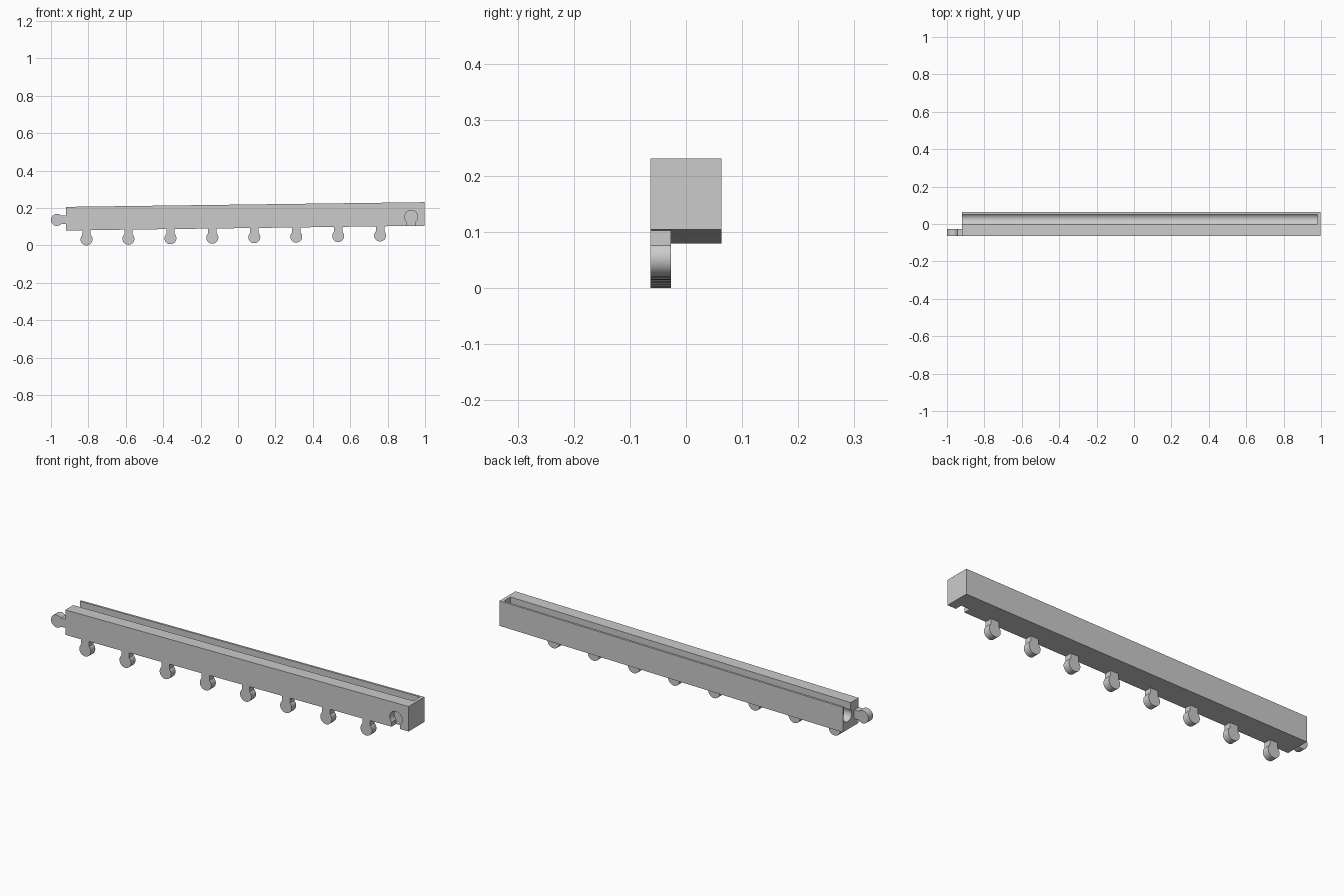
import bpy, bmesh, math
from mathutils import Matrix, Vector

if "Cube" in bpy.data.objects:
    bpy.data.objects.remove(bpy.data.objects["Cube"], do_unlink=True)

X, Y, Z = Vector((1, 0, 0)), Vector((0, 1, 0)), Vector((0, 0, 1))
LEFT, RIGHT, HALF = -0.92, 0.997, 0.063
BOTTOM, HEIGHT, SLOPE = 0.08, 0.126, 0.0131
KNOB_DEPTH, SPACING = 0.036, 0.2243

grey = bpy.data.materials.new("light grey plastic")
grey.use_nodes = True
colour = (0.6, 0.6, 0.6, 1)
grey.diffuse_color = colour
grey.node_tree.nodes["Principled BSDF"].inputs["Base Color"].default_value = colour


def make(name, bm):
    """Slant the mesh along x and link it as an object."""
    for v in bm.verts:
        v.co.z += SLOPE * (v.co.x - LEFT)
    bmesh.ops.recalc_face_normals(bm, faces=bm.faces)
    mesh = bpy.data.meshes.new(name)
    bm.to_mesh(mesh)
    bm.free()
    mesh.materials.append(grey)
    obj = bpy.data.objects.new(name, mesh)
    bpy.context.collection.objects.link(obj)
    return obj


def keyhole(name, centre, across, neck, along, radius, half_neck, length, depth):
    """Prism of a round head with a straight neck."""
    bm = bmesh.new()
    start = math.asin(half_neck / radius)
    points = [(half_neck, length)]
    steps = 28
    for i in range(steps + 1):
        a = start + (2 * math.pi - 2 * start) * i / steps
        points.append((radius * math.sin(a), radius * math.cos(a)))
    points.append((-half_neck, length))
    face = bm.faces.new([bm.verts.new(Vector(centre) + across * u + neck * v) for u, v in points])
    new = bmesh.ops.extrude_face_region(bm, geom=[face])["geom"]
    bmesh.ops.translate(bm, verts=[g for g in new if isinstance(g, bmesh.types.BMVert)],
                        vec=along * depth)
    return make(name, bm)


def smooth(obj):
    bpy.ops.object.select_all(action="DESELECT")
    obj.select_set(True)
    bpy.context.view_layer.objects.active = obj
    bpy.ops.object.shade_smooth_by_angle(angle=math.radians(30))


# Slanted rail body
bm = bmesh.new()
size = Matrix.Diagonal((RIGHT - LEFT, 2 * HALF, HEIGHT, 1))
place = Matrix.Translation(((LEFT + RIGHT) / 2, 0, BOTTOM + HEIGHT / 2))
bmesh.ops.create_cube(bm, size=1, matrix=place @ size)
rail = make("rail", bm)

# Undercut channel, open on top and at one end, and the socket for the next rail
channel = keyhole("channel_cutter", (LEFT - 0.05, 0.026, 0.152), Y, Z, X,
                  0.033, 0.026, 0.1, 0.98 - LEFT + 0.05)
socket = keyhole("socket_cutter", (0.926, -HALF - 0.01, 0.128), X, -Z, Y,
                 0.035, 0.024, 0.08, KNOB_DEPTH + 0.01)
for cutter in (channel, socket):
    cutter.hide_render = True
    mod = rail.modifiers.new(cutter.name, "BOOLEAN")
    mod.operation, mod.solver, mod.object = "DIFFERENCE", "EXACT", cutter
    bpy.context.view_layer.objects.active = rail
    bpy.ops.object.modifier_apply(modifier=mod.name)
    bpy.data.objects.remove(cutter, do_unlink=True)
smooth(rail)

# Row of hanging knobs
for i in range(8):
    knob = keyhole(f"knob_{i + 1}", (-0.81 + i * SPACING, -HALF, 0.031), X, Z, Y,
                   0.032, 0.022, 0.05, KNOB_DEPTH)
    smooth(knob)

# Joining tab on the open end
tab = keyhole("joining_tab", (-0.968, -HALF, 0.137), Z, X, Y, 0.032, 0.022, 0.049, KNOB_DEPTH)
smooth(tab)
